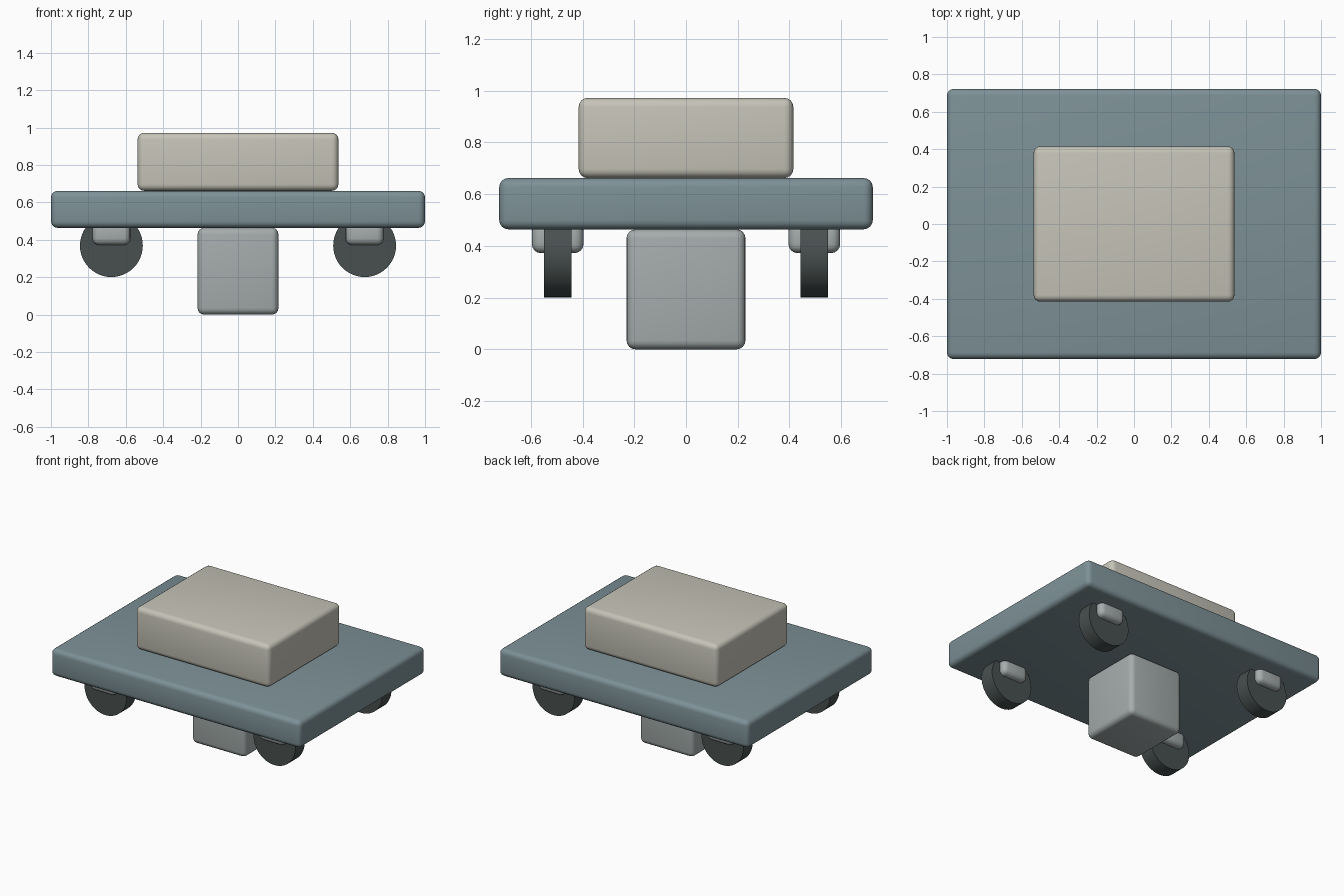
import bpy
import math

cube = bpy.data.objects.get("Cube")
if cube:
    bpy.data.objects.remove(cube, do_unlink=True)


def material(name, rgb):
    # Convert 0-255 display values to linear
    lin = [((c / 255 + 0.055) / 1.055) ** 2.4 for c in rgb]
    m = bpy.data.materials.new(name)
    m.use_nodes = True
    m.diffuse_color = (*lin, 1)
    m.node_tree.nodes["Principled BSDF"].inputs["Base Color"].default_value = (*lin, 1)
    return m


slate = material("slate blue", (125, 145, 151))
cream = material("warm cream", (198, 196, 184))
grey = material("light grey", (165, 173, 172))
rubber = material("dark rubber", (72, 80, 79))


def finish(name, mat):
    ob = bpy.context.object
    ob.name = name
    ob.data.materials.append(mat)
    return ob


def rounded_box(name, size, centre, mat, radius=0.035):
    bpy.ops.mesh.primitive_cube_add(size=1, location=centre)
    ob = finish(name, mat)
    ob.scale = size
    bpy.ops.object.transform_apply(location=False, rotation=False, scale=True)
    bevel = ob.modifiers.new("Rounded edges", "BEVEL")
    bevel.width = radius
    bevel.segments = 4
    bpy.ops.object.modifier_apply(modifier=bevel.name)
    bpy.ops.object.shade_smooth_by_angle(angle=math.radians(35))


# Deck, upper body and lower body
rounded_box("deck", (2, 1.444, 0.198), (0, 0, 0.563), slate)
rounded_box("upper_body", (1.074, 0.83, 0.31), (0, 0, 0.817), cream)
rounded_box("lower_body", (0.432, 0.46, 0.464), (0, 0, 0.232), grey)

# Four wheels with their brackets
for end, y in (("front", -0.496), ("back", 0.496)):
    for side, x in (("right", -0.677), ("left", 0.677)):
        rounded_box(f"{end}_{side}_bracket", (0.202, 0.2, 0.12), (x, y, 0.432), grey)
        bpy.ops.mesh.primitive_cylinder_add(
            vertices=48, radius=0.168, depth=0.107,
            location=(x, y, 0.369), rotation=(math.pi / 2, 0, 0))
        finish(f"{end}_{side}_wheel", rubber)
        bpy.ops.object.shade_smooth_by_angle(angle=math.radians(35))
